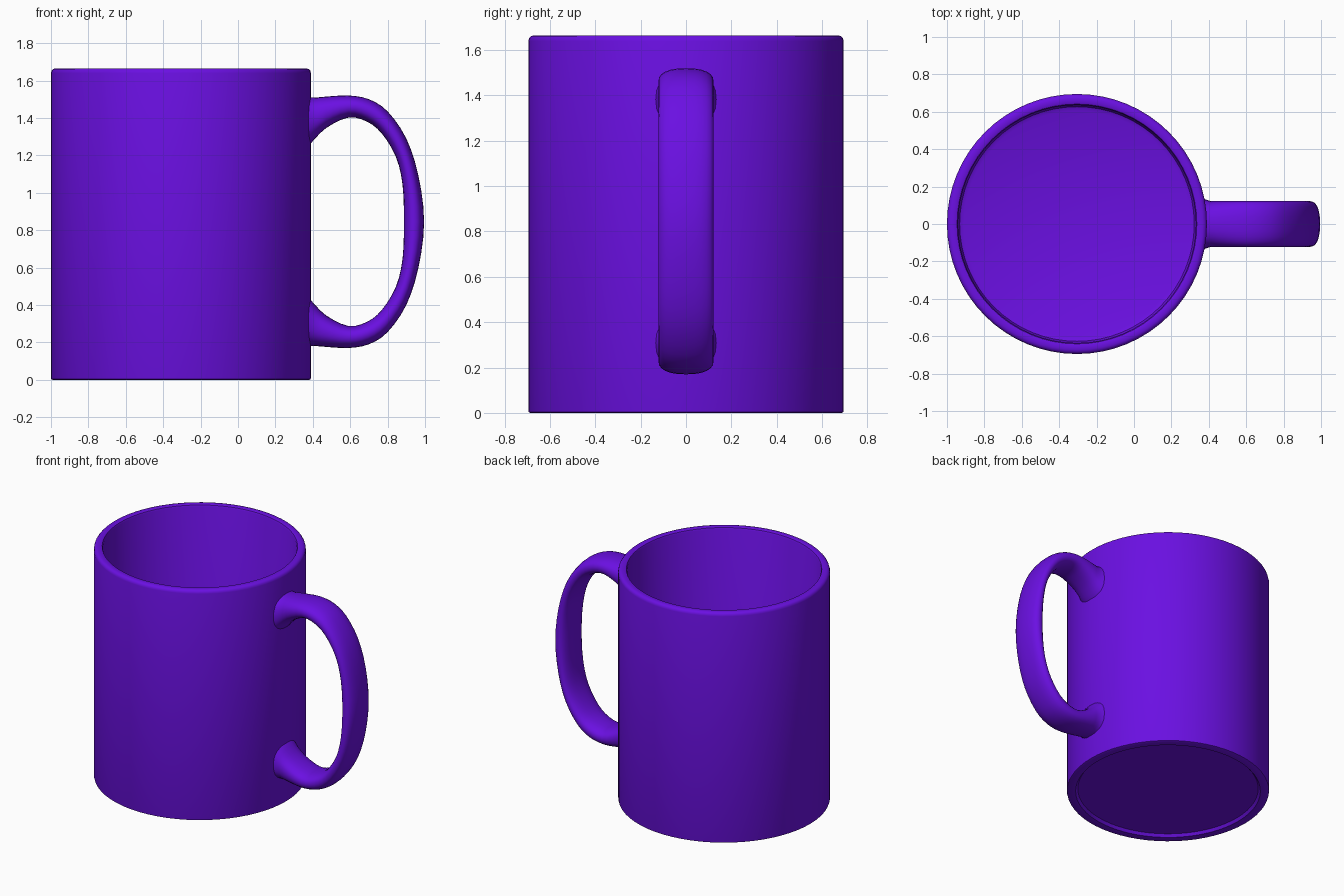
import bpy, bmesh, math
from mathutils import Vector

cube = bpy.data.objects.get("Cube")
if cube:
    bpy.data.objects.remove(cube, do_unlink=True)

purple = bpy.data.materials.new("purple_glaze")
purple.use_nodes = True
COLOUR = (0.145, 0.005, 0.76, 1)
purple.diffuse_color = COLOUR
purple.node_tree.nodes["Principled BSDF"].inputs["Base Color"].default_value = COLOUR

AXIS_X = -0.305   # centre of the cup
MID_Z = 0.845     # mirror height of the handle


def finish(bm, name):
    bmesh.ops.recalc_face_normals(bm, faces=bm.faces)
    mesh = bpy.data.meshes.new(name)
    bm.to_mesh(mesh)
    bm.free()
    mesh.materials.append(purple)
    obj = bpy.data.objects.new(name, mesh)
    bpy.context.collection.objects.link(obj)
    bpy.ops.object.select_all(action="DESELECT")
    obj.select_set(True)
    bpy.context.view_layer.objects.active = obj
    bpy.ops.object.shade_smooth_by_angle(angle=math.radians(35))
    return obj


def lathe(name, profile, sides):
    bm = bmesh.new()
    verts = [bm.verts.new((r, 0, z)) for r, z in profile]
    edges = [bm.edges.new(pair) for pair in zip(verts, verts[1:])]
    bmesh.ops.spin(bm, geom=verts + edges, cent=(0, 0, 0), axis=(0, 0, 1),
                   angle=math.tau, steps=sides, use_merge=True)
    bmesh.ops.remove_doubles(bm, verts=bm.verts, dist=0.0005)
    obj = finish(bm, name)
    obj.location.x = AXIS_X
    return obj


# Cup: recessed foot, straight wall, rounded rim, hollow inside
lathe("cup_body", [
    (0, 0.02), (0.62, 0.02), (0.635, 0), (0.687, 0), (0.693, 0.003), (0.695, 0.01),
    (0.695, 1.64), (0.692, 1.652), (0.684, 1.661), (0.672, 1.665),
    (0.65, 1.665), (0.641, 1.661), (0.636, 1.65),
    (0.635, 0.11), (0.627, 0.085), (0.605, 0.075), (0, 0.075)], 64)


def smooth_path(points, steps):
    """Catmull-Rom interpolation through the points."""
    pts = [Vector(p) for p in points]
    pts = [2 * pts[0] - pts[1]] + pts + [2 * pts[-1] - pts[-2]]
    out = []
    for a, b, c, d in zip(pts, pts[1:], pts[2:], pts[3:]):
        for i in range(steps):
            t = i / steps
            out.append(0.5 * (2 * b + (c - a) * t + (2 * a - 5 * b + 4 * c - d) * t * t
                              + (3 * b - a - 3 * c + d) * t ** 3))
    return out + [pts[-2]]


def mirrored(half):
    return half + [(x, 2 * MID_Z - z) for x, z in reversed(half[:-1])]


# Handle: oval sections lofted between the outer and inner outlines
outer = mirrored([(0.35, 1.52), (0.39, 1.508), (0.47, 1.514), (0.59, 1.52), (0.70, 1.50),
                  (0.80, 1.435), (0.90, 1.29), (0.965, 1.09), (0.995, MID_Z)])
inner = mirrored([(0.35, 1.23), (0.39, 1.265), (0.47, 1.345), (0.59, 1.402), (0.69, 1.38),
                  (0.77, 1.315), (0.845, 1.19), (0.88, 1.04), (0.887, MID_Z)])

SEG = 24
bm = bmesh.new()
rings = []
for o, i in zip(smooth_path(outer, 3), smooth_path(inner, 3)):
    centre, half = (o + i) / 2, (o - i) / 2
    width = 0.122 + max(0, 0.41 - centre.x) * 0.35
    ring = []
    for k in range(SEG):
        c, s = math.cos(math.tau * k / SEG), math.sin(math.tau * k / SEG)
        p = centre + half * math.copysign(abs(c) ** 0.85, c)
        ring.append(bm.verts.new((p.x, width * math.copysign(abs(s) ** 0.85, s), p.y)))
    rings.append(ring)
for a, b in zip(rings, rings[1:]):
    for k in range(SEG):
        n = (k + 1) % SEG
        bm.faces.new((a[k], a[n], b[n], b[k]))
bm.faces.new(rings[0])
bm.faces.new(rings[-1])
finish(bm, "handle")
